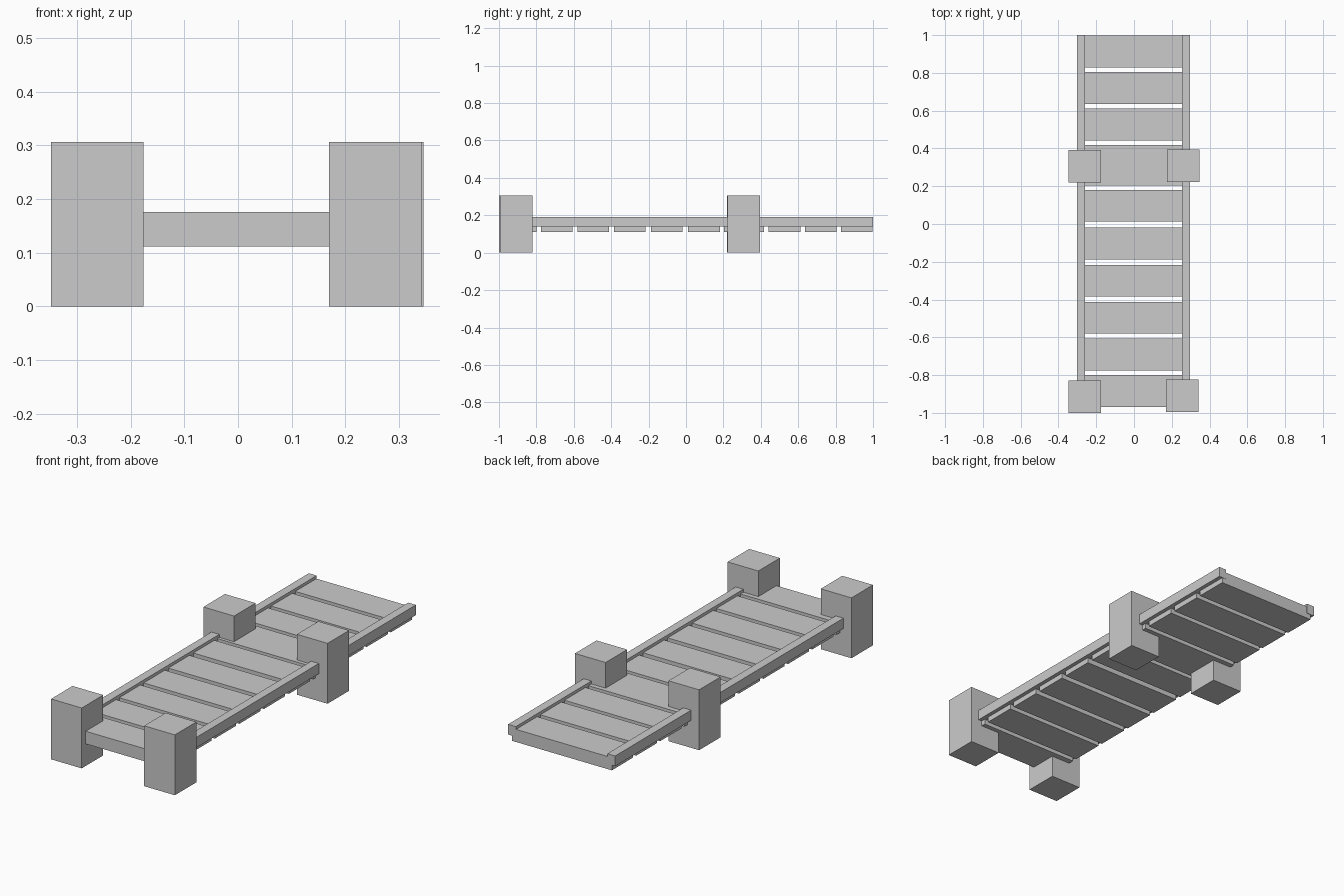
import bpy

if "Cube" in bpy.data.objects:
    bpy.data.objects.remove(bpy.data.objects["Cube"])


def box(name, x0, x1, y0, y1, z0, z1):
    """Axis-aligned box given by its extents."""
    bpy.ops.mesh.primitive_cube_add(
        size=1, location=((x0 + x1) / 2, (y0 + y1) / 2, (z0 + z1) / 2))
    ob = bpy.context.object
    ob.name = name
    ob.scale = (x1 - x0, y1 - y0, z1 - z0)
    bpy.ops.object.transform_apply(location=False, rotation=False, scale=True)
    return ob


# Square posts, slightly irregular in placement: name, centre x, centre y
POST = 0.172
for name, x, y in (("front_left_post", -0.262, -0.914),
                   ("front_right_post", 0.256, -0.908),
                   ("middle_left_post", -0.262, 0.306),
                   ("middle_right_post", 0.260, 0.309)):
    h = POST / 2
    box(name, x - h, x + h, y - h, y + h, 0, 0.306)

# Side rails resting over the plank ends and passing through the posts
box("left_rail", -0.303, -0.259, -0.93, 1.0, 0.139, 0.191)
box("right_rail", 0.254, 0.297, -0.93, 1.0, 0.139, 0.191)

# Walkway planks: back edges and depths; the one between the posts is wider
back_edges = (0.998, 0.804, 0.611, 0.418, 0.181, -0.019,
              -0.216, -0.412, -0.606, -0.799)
for i, back in enumerate(back_edges):
    depth = 0.214 if i == 3 else 0.169
    box(f"plank_{i + 1}", -0.283, 0.277, back - depth, back, 0.112, 0.176)
